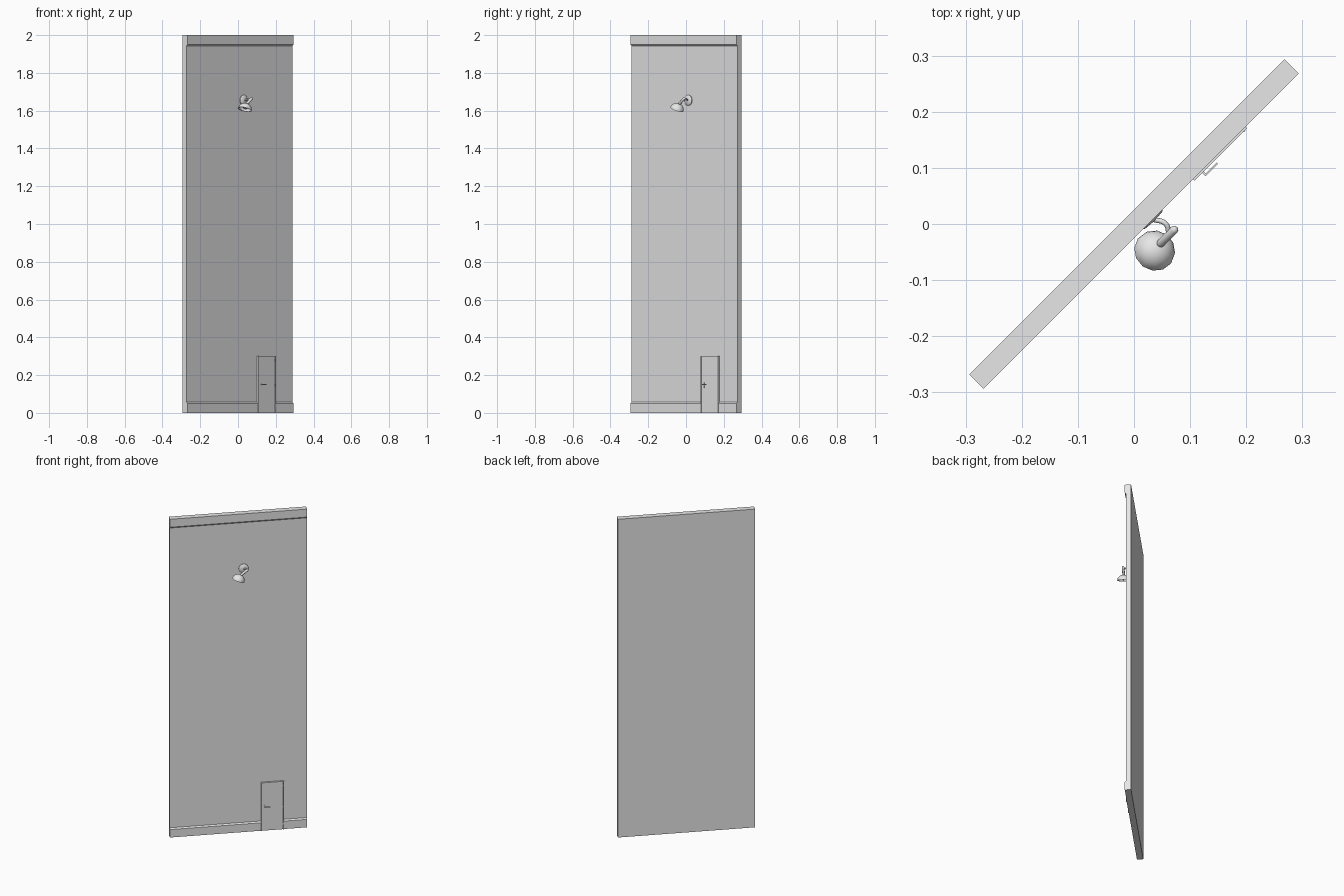
import bpy, bmesh, math
from mathutils import Matrix, Vector

cube = bpy.data.objects.get("Cube")
if cube:
    bpy.data.objects.remove(cube, do_unlink=True)

# Parts are laid out with the wall along x and facing -y, then turned together
TURN = Matrix.Rotation(math.radians(45), 4, 'Z')


def material(name, v):
    m = bpy.data.materials.new(name)
    m.use_nodes = True
    m.diffuse_color = (v, v, v, 1)
    m.node_tree.nodes["Principled BSDF"].inputs["Base Color"].default_value = (v, v, v, 1)
    return m


GREY = material("light_grey", 0.8)
TRIM = material("trim_white", 0.95)


def finish(name, bm, smooth=False):
    bmesh.ops.recalc_face_normals(bm, faces=bm.faces)
    mesh = bpy.data.meshes.new(name)
    bm.to_mesh(mesh)
    bm.free()
    mesh.transform(TURN)
    mesh.materials.append(GREY)
    ob = bpy.data.objects.new(name, mesh)
    bpy.context.collection.objects.link(ob)
    if smooth:
        bpy.ops.object.select_all(action='DESELECT')
        ob.select_set(True)
        bpy.context.view_layer.objects.active = ob
        bpy.ops.object.shade_smooth_by_angle(angle=math.radians(40))
    return ob


def box(name, x0, x1, out0, out1, z0, z1):
    bm = bmesh.new()
    size = Matrix.Diagonal((x1 - x0, out1 - out0, z1 - z0, 1))
    mid = Matrix.Translation(((x0 + x1) / 2, -(out0 + out1) / 2, (z0 + z1) / 2))
    bmesh.ops.create_cube(bm, size=1, matrix=mid @ size)
    return finish(name, bm)


def lathe(name, profile, origin, axis, sides=16):
    """Spin (radius, height) points about an axis."""
    bm = bmesh.new()
    verts = [bm.verts.new((r, 0, h)) for r, h in profile]
    edges = [bm.edges.new(pair) for pair in zip(verts, verts[1:])]
    bmesh.ops.spin(bm, geom=verts + edges, cent=(0, 0, 0), axis=(0, 0, 1),
                   angle=math.tau, steps=sides)
    bmesh.ops.remove_doubles(bm, verts=bm.verts, dist=0.0001)
    turn = Vector(axis).to_track_quat('Z', 'Y').to_matrix().to_4x4()
    bm.transform(Matrix.Translation(origin) @ turn)
    return finish(name, bm, True)


# Wall: side profile with skirting and cornice, extruded along its length
HALF, BACK, FACE, BAND = 0.397, -0.018, 0.011, 0.018
profile = [(BACK, 0), (BAND, 0), (BAND, 0.05), (FACE, 0.058),
           (FACE, 1.942), (BAND, 1.95), (BAND, 2), (BACK, 2)]
bm = bmesh.new()
end = bm.faces.new([bm.verts.new((-HALF, -out, z)) for out, z in profile])
ext = bmesh.ops.extrude_face_region(bm, geom=[end])
bmesh.ops.translate(bm, vec=(2 * HALF, 0, 0),
                    verts=[g for g in ext["geom"] if isinstance(g, bmesh.types.BMVert)])
wall = finish("wall", bm)
wall.data.materials.append(TRIM)
for p in wall.data.polygons:
    if 0.1 < abs(p.normal.z) < 0.95:
        p.material_index = 1

# Door leaf with a thin frame around it
L, R, TOP, W = 0.131, 0.263, 0.302, 0.005
box("door_leaf", L + W, R - W, 0.005, 0.019, 0, TOP - W)
box("door_frame_left", L, L + W, 0.005, 0.022, 0, TOP)
box("door_frame_right", R - W, R, 0.005, 0.022, 0, TOP)
box("door_frame_top", L + W, R - W, 0.005, 0.022, TOP - W, TOP)
for i, z in enumerate((0.03, 0.14, 0.272)):
    box(f"door_hinge_{i}", R - 0.009, R - 0.005, 0.018, 0.023, z, z + 0.012)

# Door handle
box("handle_plate", 0.148, 0.156, 0.018, 0.021, 0.132, 0.16)
box("handle_stem", 0.150, 0.154, 0.02, 0.029, 0.148, 0.153)
box("handle_lever", 0.150, 0.182, 0.027, 0.030, 0.148, 0.153)

# Wall lamp: round mount, bent arm, socket and domed shade
lathe("lamp_mount", [(0, 0), (0.028, 0), (0.028, 0.004), (0.022, 0.009), (0, 0.011)],
      (0.03, -FACE, 1.655), (0, -1, 0))

curve = bpy.data.curves.new("lamp_arm", 'CURVE')
curve.dimensions = '3D'
curve.bevel_depth = 0.0045
curve.bevel_resolution = 2
curve.use_fill_caps = True
spline = curve.splines.new('BEZIER')
path = [(0.03, -0.018, 1.655), (0.04, -0.04, 1.66), (0.03, -0.058, 1.653)]
spline.bezier_points.add(len(path) - 1)
for point, co in zip(spline.bezier_points, path):
    point.co = TURN @ Vector(co)
    point.handle_left_type = point.handle_right_type = 'AUTO'
curve.materials.append(GREY)
arm = bpy.data.objects.new("lamp_arm", curve)
bpy.context.collection.objects.link(arm)

low, high = Vector((0.004, -0.058, 1.633)), Vector((0.049, -0.058, 1.668))
length, r = (high - low).length, 0.0075
steps = [math.radians(a) for a in (0, 30, 60, 90)]
capsule = [(r * math.sin(a), r - r * math.cos(a)) for a in steps]
capsule += [(x, length - h) for x, h in reversed(capsule)]
lathe("lamp_socket", capsule, low, high - low, 12)

# Shade opens down and away from the socket
down = Vector((-0.35, -0.05, -0.9)).normalized()
dome = [(0.037 * math.sin(a), 0.034 * (1 - math.cos(a))) for a in
        (math.radians(d) for d in range(0, 91, 15))]
inner = [(x * 0.93, 0.034 - (0.034 - h) * 0.93) for x, h in reversed(dome)]
apex = Vector((0.004, -0.058, 1.638))
lathe("lamp_shade", dome + inner, apex, down, 12)
bulb = [(0.014 * math.sin(a), 0.014 * (1 - math.cos(a))) for a in
        (math.radians(d) for d in range(0, 181, 30))]
lathe("lamp_bulb", bulb, apex + down * 0.004, down, 12)
